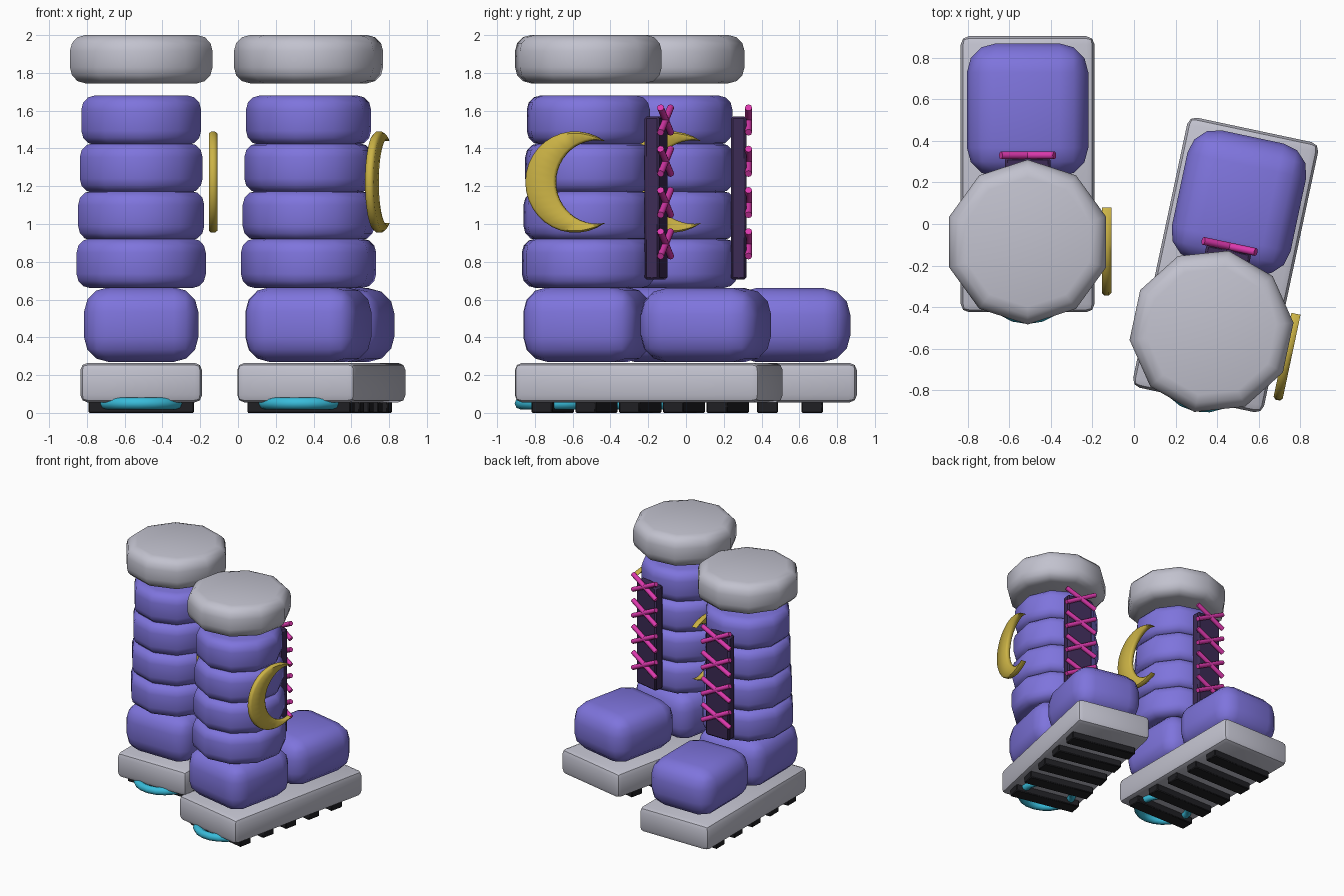
import bpy, bmesh, math
from mathutils import Matrix, Vector

if "Cube" in bpy.data.objects:
    bpy.data.objects.remove(bpy.data.objects["Cube"])


def material(name, rgb):
    m = bpy.data.materials.new(name)
    m.diffuse_color = (*rgb, 1)
    m.use_nodes = True
    m.node_tree.nodes["Principled BSDF"].inputs["Base Color"].default_value = m.diffuse_color
    return m


PURPLE = material("padded purple", (0.21, 0.175, 0.72))
GREY = material("pale grey", (0.54, 0.54, 0.62))
BLACK = material("tread black", (0.014, 0.014, 0.017))
GOLD = material("gold", (0.60, 0.45, 0.06))
CYAN = material("cyan", (0.04, 0.50, 0.70))
PINK = material("lace pink", (0.72, 0.04, 0.42))
DARK = material("dark plum", (0.045, 0.024, 0.09))


def finish(bm, name, mat, place, angle=40):
    bmesh.ops.recalc_face_normals(bm, faces=bm.faces)
    me = bpy.data.meshes.new(name)
    bm.to_mesh(me)
    bm.free()
    me.materials.append(mat)
    ob = bpy.data.objects.new(name, me)
    bpy.context.collection.objects.link(ob)
    ob.matrix_world = place
    bpy.ops.object.select_all(action='DESELECT')
    ob.select_set(True)
    bpy.context.view_layer.objects.active = ob
    bpy.ops.object.shade_smooth_by_angle(angle=math.radians(angle))
    return ob


def box(name, mat, place, lo, hi, bevel=0.0, segs=2):
    lo, hi = Vector(lo), Vector(hi)
    bm = bmesh.new()
    bmesh.ops.create_cube(bm, size=1)
    for v in bm.verts:
        v.co = Vector([(lo[i] + hi[i]) / 2 + v.co[i] * (hi[i] - lo[i]) for i in range(3)])
    if bevel:
        bmesh.ops.bevel(bm, geom=bm.edges[:], offset=bevel, segments=segs,
                        profile=0.5, affect='EDGES')
    return finish(bm, name, mat, place)


def puff(name, mat, place, r, z0, z1, bevel, sides=10, segs=3):
    """Ten-sided disc with rounded rims."""
    prof = []
    for k in range(segs + 1):
        a = math.pi / 2 * k / segs
        prof.append((r - bevel + bevel * math.sin(a), z0 + bevel - bevel * math.cos(a)))
    prof += [(pr, z0 + z1 - pz) for pr, pz in reversed(prof)]
    bm = bmesh.new()
    rings = []
    for pr, pz in prof:
        rings.append([bm.verts.new((pr * math.sin(2 * math.pi * i / sides),
                                    pr * math.cos(2 * math.pi * i / sides), pz))
                      for i in range(sides)])
    for a, b in zip(rings, rings[1:]):
        for i in range(sides):
            j = (i + 1) % sides
            bm.faces.new((a[i], a[j], b[j], b[i]))
    bm.faces.new(rings[0])
    bm.faces.new(rings[-1])
    return finish(bm, name, mat, place)


def torus(name, mat, place, centre, R, r, n=20, m=8):
    bm = bmesh.new()
    vs = []
    for i in range(n):
        a = 2 * math.pi * i / n
        for k in range(m):
            b = 2 * math.pi * k / m
            d = R + r * math.cos(b)
            vs.append(bm.verts.new((centre[0] + d * math.cos(a), centre[1] + d * math.sin(a),
                                    centre[2] + r * math.sin(b))))
    for i in range(n):
        for k in range(m):
            i2, k2 = (i + 1) % n, (k + 1) % m
            bm.faces.new((vs[i * m + k], vs[i2 * m + k], vs[i2 * m + k2], vs[i * m + k2]))
    return finish(bm, name, mat, place, 60)


def crescent(name, mat, place, x0, x1, cy, cz):
    """Moon plate opening toward the toe, with softened rims."""
    R, c, r = 0.268, 0.116, 0.221
    a0 = math.atan2(0.217, 0.157)
    b0 = math.atan2(0.217, 0.157 - c)
    n = 24
    outer, inner = [], []
    for i in range(n + 1):
        t = i / n
        a = a0 + (2 * math.pi - 2 * a0) * t
        b = b0 + (2 * math.pi - 2 * b0) * t
        outer.append(Vector((R * math.cos(a), R * math.sin(a))))
        inner.append(Vector((c + r * math.cos(b), r * math.sin(b))))
    bm = bmesh.new()
    e = 0.012
    loops = []
    for x, s in ((x0, e), (x0 + e, 0), (x1 - e, 0), (x1, e)):
        o, w = [], []
        for p, q in zip(outer, inner):
            d = q - p
            k = min(s, d.length * 0.3)
            u = d.normalized() * k if d.length > 1e-6 else d * 0
            o.append(bm.verts.new((x, cy + p.x + u.x, cz + p.y + u.y)))
            w.append(bm.verts.new((x, cy + q.x - u.x, cz + q.y - u.y)))
        loops.append((o, w))
    for i in range(n):
        for (o, w), (o2, w2) in zip(loops, loops[1:]):
            bm.faces.new((o[i], o[i + 1], o2[i + 1], o2[i]))
            bm.faces.new((w[i + 1], w[i], w2[i], w2[i + 1]))
        for o, w in (loops[0], loops[-1]):
            bm.faces.new((o[i], w[i], w[i + 1], o[i + 1]))
    bmesh.ops.remove_doubles(bm, verts=bm.verts[:], dist=1e-5)
    return finish(bm, name, mat, place, 50)


def lace(name, mat, place, z, sign):
    bm = bmesh.new()
    bmesh.ops.create_cone(bm, cap_ends=True, segments=8, radius1=0.019, radius2=0.019, depth=0.29)
    tilt = Matrix.Rotation(sign * math.radians(63), 4, 'Y')
    bm.transform(Matrix.Translation((0, 0.418, z)) @ tilt)
    return finish(bm, name, mat, place, 50)


def boot(side, x, y, turn):
    P = Matrix.Translation((x, y, 0)) @ Matrix.Rotation(math.radians(turn), 4, 'Z')
    # sole, treads and glowing heel ring
    box(side + "_sole", GREY, P, (-0.3225, -0.338, 0.055), (0.3225, 0.992, 0.265), 0.04)
    for i in range(5):
        cy = -0.193 + 0.237 * i
        box(f"{side}_tread_{i + 1}", BLACK, P, (-0.28, cy - 0.056, 0), (0.28, cy + 0.056, 0.07), 0.006, 1)
    torus(side + "_heel_ring", CYAN, P, (0, -0.158, 0.05), 0.205, 0.032)
    # padded foot
    box(side + "_heel", PURPLE, P, (-0.3025, -0.315, 0.27), (0.3025, 0.305, 0.665), 0.13, 3)
    box(side + "_toe", PURPLE, P, (-0.2925, 0.315, 0.27), (0.2925, 0.957, 0.66), 0.14, 3)
    # stacked shaft puffs and cuff
    for i, r in enumerate((0.36, 0.351, 0.342, 0.333)):
        z = 0.792 + 0.2525 * i
        puff(f"{side}_shaft_puff_{i + 1}", PURPLE, P, r, z - 0.131, z + 0.131, 0.075)
    puff(side + "_cuff", GREY, P, 0.397, 1.745, 2.0, 0.085)
    # moon badge on the outer side
    crescent(side + "_crescent", GOLD, P, 0.358, 0.403, 0.01, 1.222)
    # lace panel and crossed laces
    box(side + "_lace_panel", DARK, P, (-0.11, 0.325, 0.705), (0.11, 0.407, 1.57), 0.012, 1)
    for i in range(4):
        for s in (-1, 1):
            lace(f"{side}_lace_{i + 1}_{'a' if s < 0 else 'b'}", PINK, P, 0.895 + 0.2185 * i, s)


boot("left", -0.5125, -0.087, 0)
boot("right", 0.3735, -0.517, -12)
